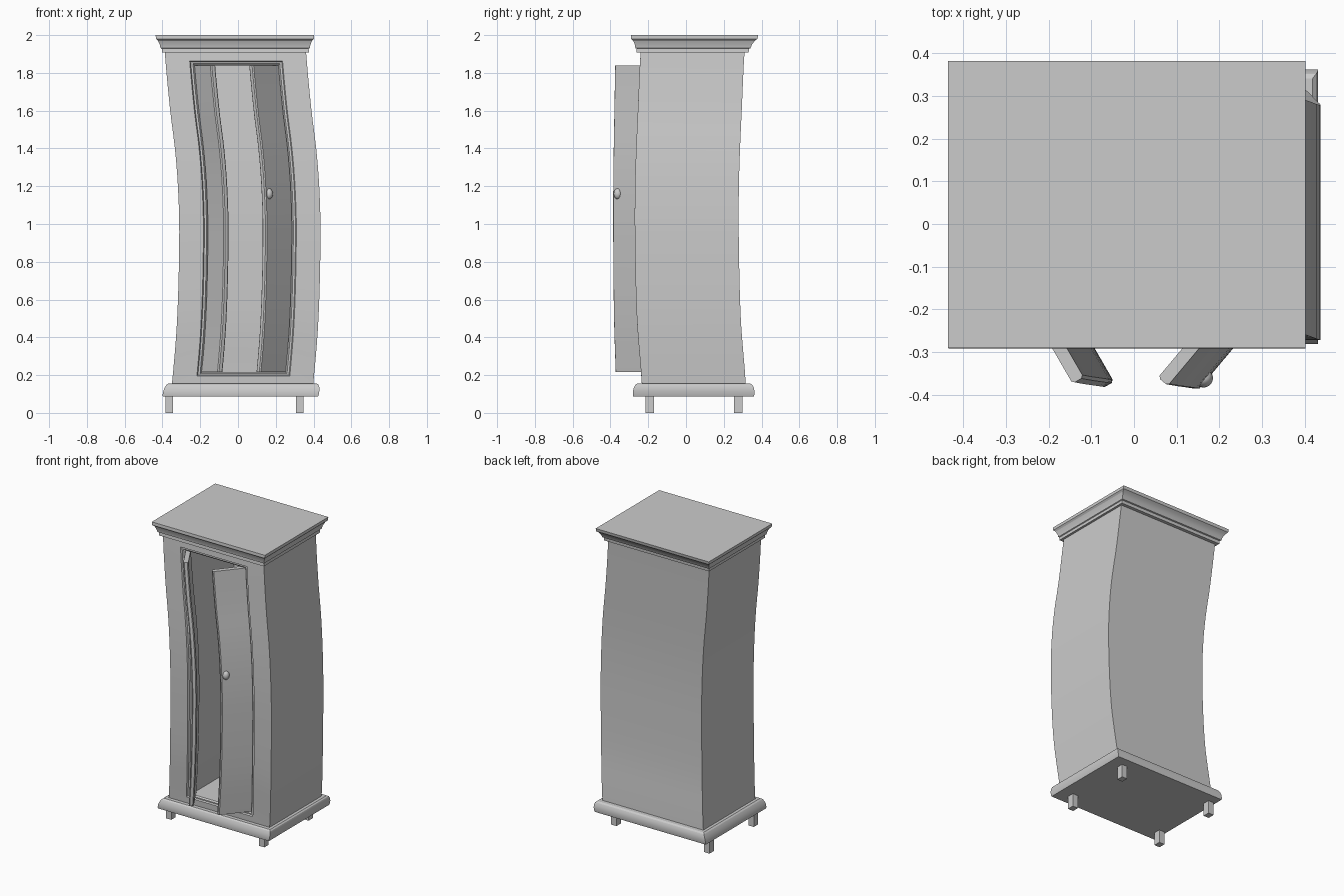
import bpy, bmesh, math
from mathutils import Vector

if "Cube" in bpy.data.objects:
    bpy.data.objects.remove(bpy.data.objects["Cube"])

# Sideways and front-back sway of the cabinet: (z, shift x, shift y)
SWAY = [(0.09, .013, .04), (0.16, .025, .041), (0.5, .052, .015), (0.95, .063, .004),
        (1.2, .056, .005), (1.4, .04, .011), (1.6, .015, .02), (1.9, -.013, .034), (2.0, -.017, .046)]


def sway(z):
    """Smooth cubic interpolation through the sway table."""
    z = min(max(z, SWAY[0][0]), SWAY[-1][0])
    i = max(k for k in range(len(SWAY) - 1) if SWAY[k][0] <= z)

    def slope(k, c):
        a, b = SWAY[max(k - 1, 0)], SWAY[min(k + 1, len(SWAY) - 1)]
        return (b[c] - a[c]) / (b[0] - a[0])
    h = SWAY[i + 1][0] - SWAY[i][0]
    t = (z - SWAY[i][0]) / h
    return [(2*t**3 - 3*t**2 + 1) * SWAY[i][c] + (t**3 - 2*t**2 + t) * h * slope(i, c)
            + (3*t**2 - 2*t**3) * SWAY[i + 1][c] + (t**3 - t**2) * h * slope(i + 1, c)
            for c in (1, 2)]


def loft(name, rings, bend=1.0, bend_y=1.0):
    """Skin a list of point rings, close both ends, and sway the result."""
    bm = bmesh.new()
    loops = []
    for ring in rings:
        loop = []
        for x, y, z in ring:
            sx, sy = sway(z)
            loop.append(bm.verts.new((x + sx * bend, y + sy * bend_y, z)))
        loops.append(loop)
    n = len(loops[0])
    for a, b in zip(loops, loops[1:]):
        for i in range(n):
            j = (i + 1) % n
            bm.faces.new((a[i], a[j], b[j], b[i]))
    for r in (loops[0], loops[-1]):
        for i in range(n // 2 - 1):
            bm.faces.new((r[i], r[i + 1], r[n - 2 - i], r[n - 1 - i]))
    bmesh.ops.recalc_face_normals(bm, faces=bm.faces)
    me = bpy.data.meshes.new(name)
    bm.to_mesh(me)
    bm.free()
    ob = bpy.data.objects.new(name, me)
    bpy.context.collection.objects.link(ob)
    finish(ob)
    return ob


def finish(ob):
    bpy.ops.object.select_all(action='DESELECT')
    ob.select_set(True)
    bpy.context.view_layer.objects.active = ob
    bpy.ops.object.shade_smooth_by_angle(angle=math.radians(20))


def steps(a, b, n=24):
    return [a + (b - a) * i / n for i in range(n + 1)]


def upright(hw, z0, z1, y):
    """Upright rectangle with finely divided sides."""
    zs = steps(z0, z1)
    return [(-hw, y, z) for z in zs] + [(hw, y, z) for z in reversed(zs)]


def slab(hx, hy, z):
    return [(-hx, -hy, z), (hx, -hy, z), (hx, hy, z), (-hx, hy, z)]


# Cabinet body with stepped door surround and hollow interior
loft("cabinet_body", [upright(*r) for r in (
    (.374, .15, 1.915, .275), (.374, .15, 1.915, -.275), (.246, .195, 1.862, -.275),
    (.241, .2, 1.857, -.265), (.23, .208, 1.849, -.265), (.222, .215, 1.84, -.255),
    (.222, .215, 1.84, .23))])

# Cornice and plinth mouldings: (overhang, z)
loft("cornice", [slab(.372 + o, .275 + o * 1.3, z) for o, z in (
    (.017, 1.908), (.017, 1.928), (.023, 1.931), (.027, 1.95), (.036, 1.97), (.046, 1.98), (.047, 2.0))])
loft("plinth", [slab(.372 + o, .275 + o * 1.13, z) for o, z in (
    (.039, .087), (.041, .095), (.041, .115), (.038, .133), (.031, .148), (.022, .155))])


# Doors standing ajar, with chamfered free edges
def door(name, side, hinge, angle, width, th=.03, c=.006):
    a = math.radians(angle)
    along = Vector((-side * math.cos(a), -math.sin(a)))
    inward = Vector((-side * math.sin(a), math.cos(a)))
    outline = [(0, 0), (width - c, 0), (width, c), (width, th - c), (width - c, th), (0, th)]
    pts = [Vector(hinge) + along * u + inward * v for u, v in outline]
    loft(name, [[(p.x, p.y, z) for p in pts] for z in steps(.216, 1.838)], bend_y=.4)


door("left_door", -1, (-.226, -.23), 60, .18)
door("right_door", 1, (.222, -.23), 50, .21)

# Knob on the right door
bpy.ops.mesh.primitive_uv_sphere_add(segments=20, ring_count=12, radius=1, location=(.163, -.361, 1.16))
knob = bpy.context.object
knob.name = "door_knob"
knob.scale = (.022, .022, .029)
finish(knob)

# Four short feet
for sx, xn in ((-1, "left"), (1, "right")):
    for sy, yn in ((-1, "front"), (1, "back")):
        cx, cy = -.019 + sx * .345, .042 + sy * .234
        loft(f"{yn}_{xn}_foot", [[(cx + x, cy + y, z) for x, y, _ in slab(.02, .023, z)]
                                 for z in (0, .09)], bend=0, bend_y=0)
